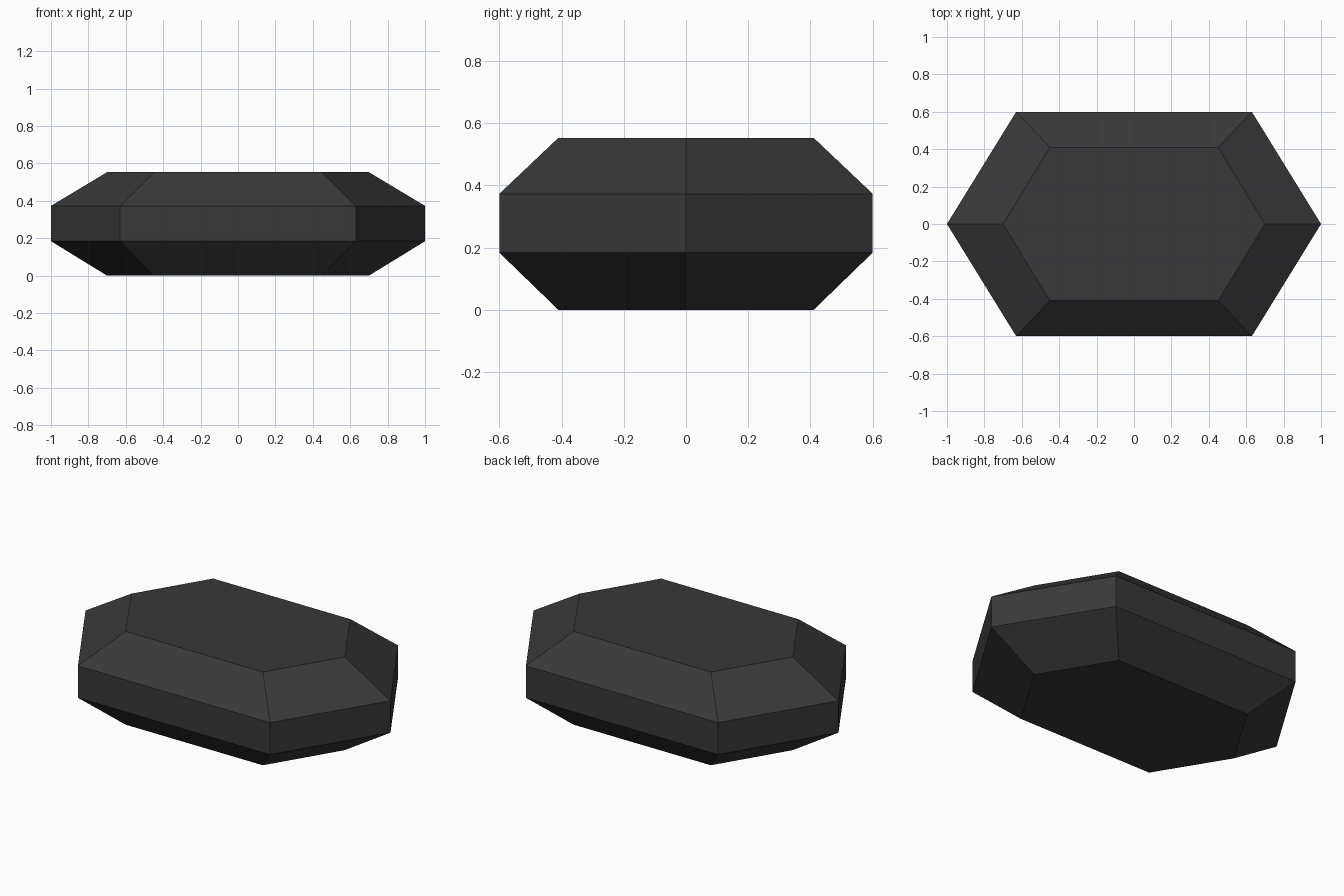
import bpy
import bmesh

cube = bpy.data.objects.get("Cube")
if cube:
    bpy.data.objects.remove(cube, do_unlink=True)

# Single dark stone colour
COLOUR = (0.04, 0.04, 0.04, 1.0)
mat = bpy.data.materials.new("charcoal")
mat.use_nodes = True
mat.diffuse_color = COLOUR
bsdf = next(n for n in mat.node_tree.nodes if n.type == 'BSDF_PRINCIPLED')
bsdf.inputs["Base Color"].default_value = COLOUR


def hexagon(bm, tip, half_x, half_y, z):
    """Stretched hexagon with points on the x axis, counter-clockwise."""
    outline = [(tip, 0), (half_x, half_y), (-half_x, half_y),
               (-tip, 0), (-half_x, -half_y), (half_x, -half_y)]
    return [bm.verts.new((x, y, z)) for x, y in outline]


# Stacked hexagonal sections: bottom, lower girdle, upper girdle, top
OUTER = (1.0, 0.63, 0.60)
INNER = (0.70, 0.45, 0.41)
SECTIONS = [(INNER, 0.0), (OUTER, 0.184), (OUTER, 0.373), (INNER, 0.553)]

bm = bmesh.new()
rings = [hexagon(bm, *size, z) for size, z in SECTIONS]

# Side facets between neighbouring sections
for low, high in zip(rings, rings[1:]):
    for i in range(6):
        j = (i + 1) % 6
        bm.faces.new((low[i], low[j], high[j], high[i]))

# Flat caps
bm.faces.new(rings[-1])
bm.faces.new(rings[0][::-1])
bmesh.ops.recalc_face_normals(bm, faces=bm.faces)

mesh = bpy.data.meshes.new("faceted_stone")
bm.to_mesh(mesh)
bm.free()
mesh.materials.append(mat)
stone = bpy.data.objects.new("faceted_stone", mesh)
bpy.context.collection.objects.link(stone)
